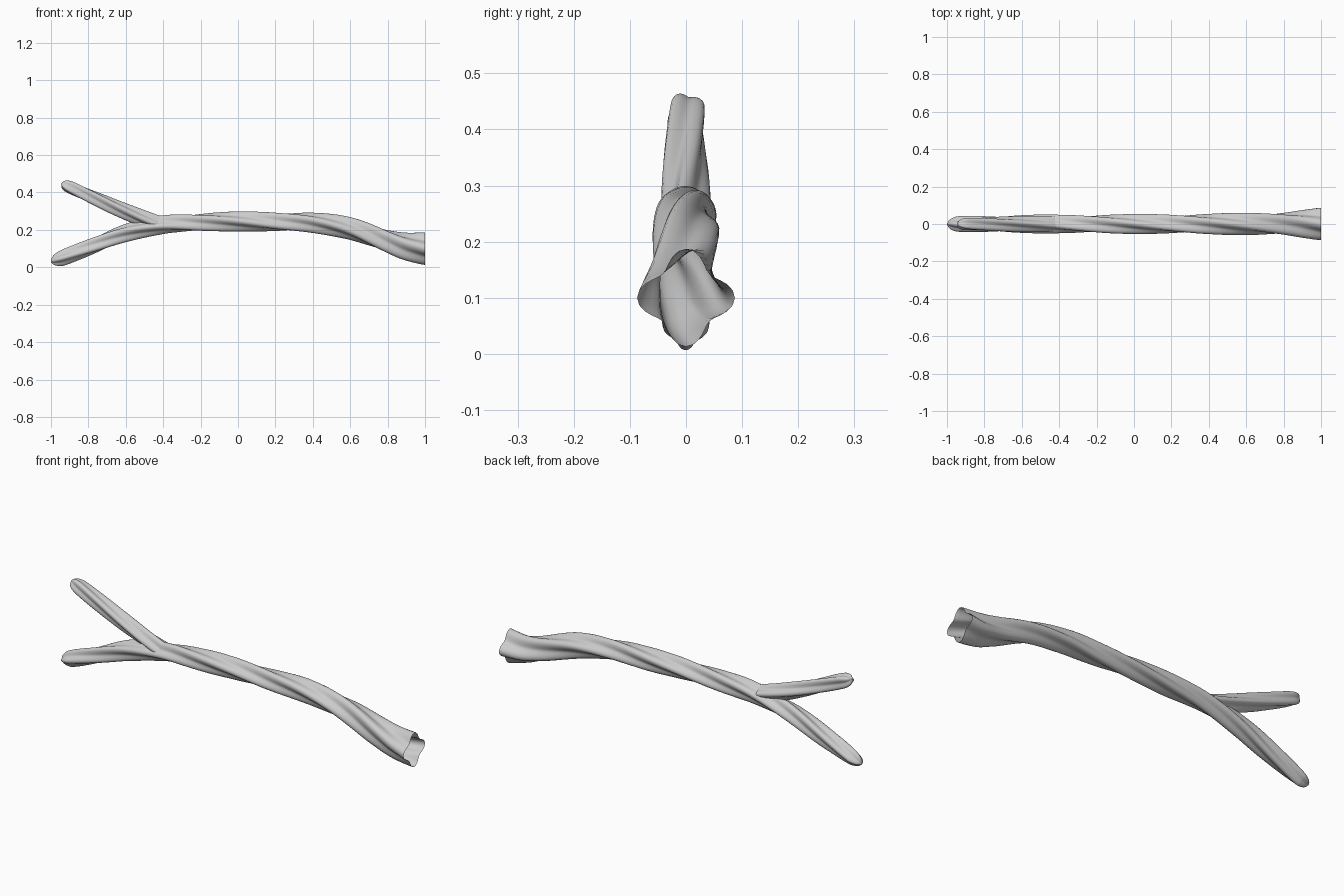
import bpy, bmesh, math
from mathutils import Vector

if "Cube" in bpy.data.objects:
    bpy.data.objects.remove(bpy.data.objects["Cube"])

SEG = 40     # points round the four-lobed section
SUB = 8      # rings per path span


def catmull(a, b, c, d, t):
    return 0.5 * (2 * b + (c - a) * t + (2 * a - 5 * b + 4 * c - d) * t * t
                  + (3 * b - a - 3 * c + d) * t ** 3)


def twisted_limb(name, keys, twist_rate, phase=0.0, flat_start=False):
    """Sweep a twisting four-lobed section along (x, z, radius) keys; far end closed."""
    k = [Vector(p) for p in keys]
    k = [2 * k[0] - k[1]] + k + [2 * k[-1] - k[-2]]
    pts = [catmull(*k[i:i + 4], s / SUB) for i in range(len(k) - 3) for s in range(SUB)]
    tip = k[-2]
    bm = bmesh.new()
    rings, length = [], 0.0
    for i, p in enumerate(pts):
        nxt = pts[i + 1] if i + 1 < len(pts) else tip
        prv = pts[i - 1] if i else p
        tan = Vector((nxt.x - prv.x, 0, nxt.y - prv.y)).normalized()
        if i == 0 and flat_start:
            tan = Vector((-1, 0, 0))
        up = Vector((tan.z, 0, -tan.x))
        length += math.hypot(p.x - prv.x, p.y - prv.y)
        centre = Vector((p.x, 0, p.y))
        ring = []
        for j in range(SEG):
            a = 2 * math.pi * j / SEG
            r = p.z * (0.84 + 0.16 * math.cos(4 * a))
            b = a + phase - twist_rate * length
            ring.append(bm.verts.new(centre + Vector((0, 1, 0)) * r * math.cos(b)
                                     + up * r * math.sin(b)))
        rings.append(ring)
    for r0, r1 in zip(rings, rings[1:]):
        for j in range(SEG):
            n = (j + 1) % SEG
            bm.faces.new((r0[j], r0[n], r1[n], r1[j]))
    end = bm.verts.new((tip.x, 0, tip.y))
    for j in range(SEG):
        bm.faces.new((rings[-1][j], rings[-1][(j + 1) % SEG], end))
    # Make the skin face outwards
    bm.faces.ensure_lookup_table()
    bm.normal_update()
    f = bm.faces[SEG * 5]
    c = sum((v.co for v in rings[5]), Vector()) / SEG
    if f.normal.dot(f.calc_center_median() - c) < 0:
        bmesh.ops.reverse_faces(bm, faces=bm.faces[:])
    for f in bm.faces:
        f.smooth = True
    me = bpy.data.meshes.new(name)
    bm.to_mesh(me)
    bm.free()
    ob = bpy.data.objects.new(name, me)
    bpy.context.collection.objects.link(ob)
    return ob


# Main stem, open at the thick end
twisted_limb("main_stem", [
    (1.0, .10, .087), (.9, .112, .077), (.8, .14, .068), (.6, .207, .061),
    (.4, .238, .057), (.2, .243, .055), (0, .245, .054), (-.2, .240, .053),
    (-.4, .228, .051), (-.6, .183, .05), (-.8, .105, .046), (-.93, .053, .042),
    (-.965, .04, .035), (-.988, .032, .021), (-1.0, .028, .001)],
    math.pi, 0, True)

# Side branch rising from the stem
twisted_limb("side_branch", [
    (-.43, .235, .044), (-.53, .27, .044), (-.65, .318, .043), (-.78, .375, .041),
    (-.88, .42, .039), (-.915, .435, .034), (-.935, .444, .022), (-.945, .448, .001)],
    math.pi * 0.8, 0.3)
